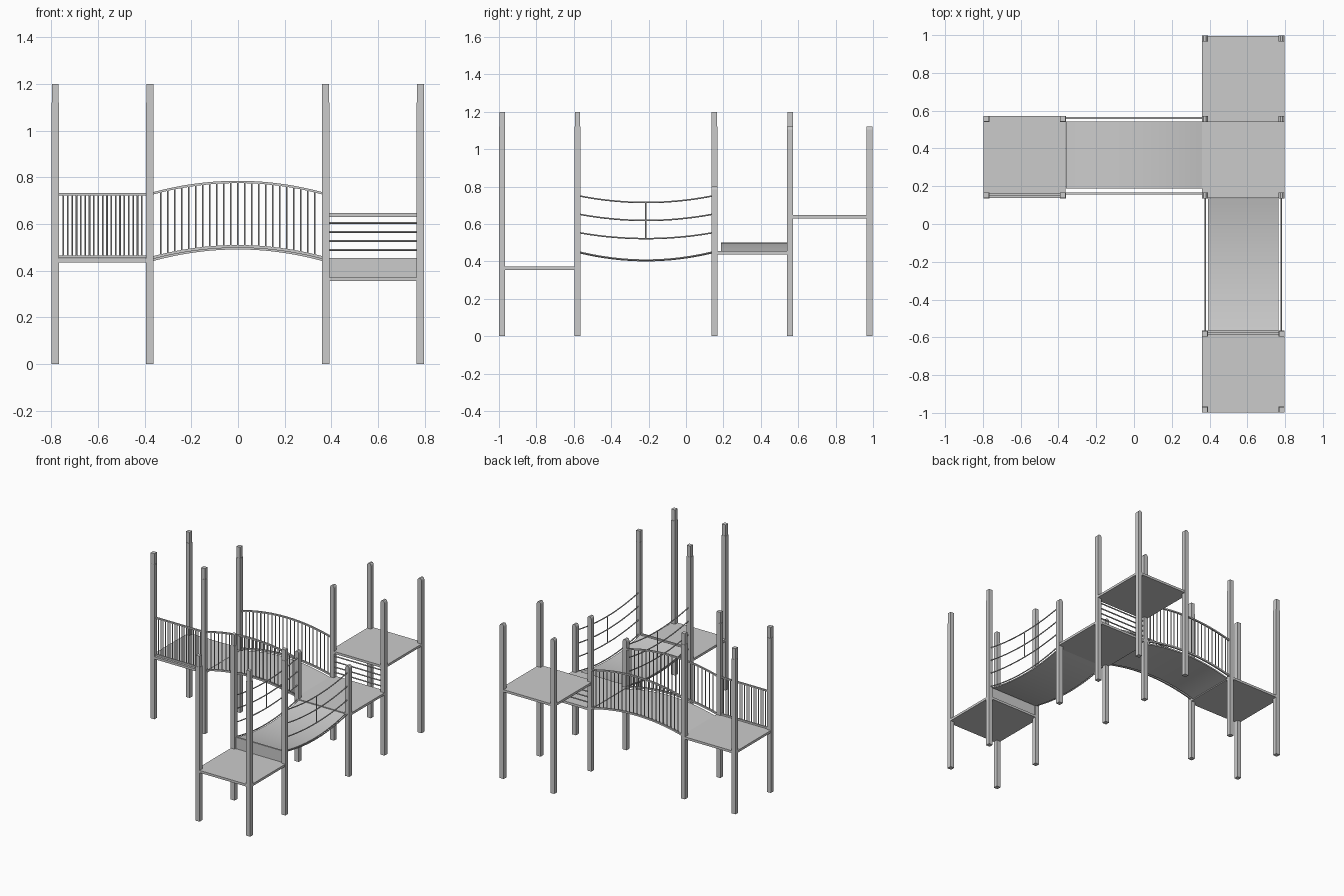
import bpy, bmesh
from mathutils import Vector

if "Cube" in bpy.data.objects:
    bpy.data.objects.remove(bpy.data.objects["Cube"])

PW = 0.016                                   # half width of a post
XL, XM, XC, XR = -0.782, -0.377, 0.375, 0.781
Y = [-0.983, -0.58, 0.152, 0.557, 0.981]


def finish(name, bm, smooth=False):
    bmesh.ops.recalc_face_normals(bm, faces=bm.faces)
    me = bpy.data.meshes.new(name)
    bm.to_mesh(me)
    bm.free()
    ob = bpy.data.objects.new(name, me)
    bpy.context.collection.objects.link(ob)
    if smooth:
        bpy.context.view_layer.objects.active = ob
        ob.select_set(True)
        bpy.ops.object.shade_smooth_by_angle()
        ob.select_set(False)
    return ob


def add_box(bm, lo, hi):
    vs = bmesh.ops.create_cube(bm, size=1)["verts"]
    lo, hi = Vector(lo), Vector(hi)
    for v in vs:
        v.co = (lo + hi) / 2 + v.co * (hi - lo)


def prism(bm, outline, axis):
    """Extrude a closed outline of 3D points along a vector."""
    f = bm.faces.new([bm.verts.new(p) for p in outline])
    r = bmesh.ops.extrude_face_region(bm, geom=[f])
    for v in r["geom"]:
        if isinstance(v, bmesh.types.BMVert):
            v.co += Vector(axis)


def tubes(name, paths, r, res=2):
    """Round bars along a list of paths, converted to one mesh."""
    cu = bpy.data.curves.new(name, 'CURVE')
    cu.dimensions = '3D'
    cu.bevel_depth, cu.bevel_resolution, cu.use_fill_caps = r, res, True
    for path in paths:
        sp = cu.splines.new('POLY')
        sp.points.add(len(path) - 1)
        for p, co in zip(sp.points, path):
            p.co = (*co, 1)
    ob = bpy.data.objects.new(name, cu)
    bpy.context.collection.objects.link(ob)
    bpy.context.view_layer.objects.active = ob
    ob.select_set(True)
    bpy.ops.object.convert(target='MESH')
    bpy.ops.object.shade_smooth_by_angle()
    bpy.context.object.select_set(False)


def sweep(a, b, end, mid, n=24):
    """Parabola samples (position, height) between a and b."""
    ts = [i / n for i in range(n + 1)]
    return [(a + (b - a) * t, mid + (end - mid) * (2 * t - 1) ** 2) for t in ts]


# posts: tall ones carry a slim extension, short ones have an arched top
def tall_post(name, x, y):
    bm = bmesh.new()
    add_box(bm, (x - PW, y - PW, 0), (x + PW, y + PW, 1.12))
    add_box(bm, (x - PW + .0015, y - PW + .0015, 1.11), (x + PW - .0015, y + PW - .0015, 1.2))
    finish(name, bm)


def arched_post(name, x, y, h):
    bm = bmesh.new()
    half = [(1, 0), (1, h - .015), (.8, h - .006), (.4, h)]
    prof = half + [(-s, z) for s, z in reversed(half)]
    prism(bm, [(x + s * PW, y - PW, z) for s, z in prof], (0, 2 * PW, 0))
    finish(name, bm)


for x in (XL, XM):
    for y in (Y[2], Y[3]):
        tall_post("left_tower_post", x, y)
for x in (XC, XR):
    for y in Y[:2]:
        tall_post("front_tower_post", x, y)
    arched_post("middle_short_post", x, Y[2], 0.8)
    arched_post("back_tower_post", x, Y[3], 1.12)
    arched_post("back_tower_post", x, Y[4], 1.12)

# platforms
E = PW - 0.001
for name, x0, x1, y0, y1, z in (
        ("left_platform", XL, XM, Y[2], Y[3], 0.453),
        ("middle_platform", XC, XR, Y[2], Y[3], 0.455),
        ("front_platform", XC, XR, Y[0], Y[1], 0.372),
        ("back_platform", XC, XR, Y[3], Y[4], 0.647)):
    bm = bmesh.new()
    add_box(bm, (x0 - E, y0 - E, z - .017), (x1 + E, y1 + E, z))
    finish(name, bm)

# riser from the front platform up to the hanging bridge
bm = bmesh.new()
add_box(bm, (XC + PW, Y[1] - .004, 0.36), (XR - PW, Y[1] + .008, 0.455))
finish("front_riser", bm)

# ladder bars between middle and back platforms
tubes("ladder_bars", [[(XC, Y[3], z), (XR, Y[3], z)] for z in (.489, .527, .566, .605)], .0045)

# arched bridge deck
bx0, bx1 = XM + PW, XC - PW
arc = sweep(bx0, bx1, .452, .501)
bm = bmesh.new()
prism(bm, [(x, .187, z) for x, z in arc] + [(x, .187, z - .01) for x, z in reversed(arc)], (0, .355, 0))
finish("arched_bridge_deck", bm, True)


# flat-sided rail following a height curve along x
def rail(bm, pts, y, w, t):
    prism(bm, [(x, y - w / 2, z + t / 2) for x, z in pts] +
          [(x, y - w / 2, z - t / 2) for x, z in reversed(pts)], (0, w, 0))


# arched bridge railings
for name, y in (("bridge_front_railing", .162), ("bridge_back_railing", .562)):
    low, top = sweep(bx0, bx1, .457, .504), sweep(bx0, bx1, .732, .78)
    bm = bmesh.new()
    rail(bm, low, y, .011, .012)
    rail(bm, top, y, .011, .01)
    finish(name, bm, True)
    n = 24
    bars = list(zip(sweep(bx0, bx1, .457, .504, n), sweep(bx0, bx1, .732, .78, n)))[1:-1]
    tubes(name + "_bars", [[(a[0], y, a[1]), (b[0], y, b[1])] for a, b in bars], .0035)

# straight railing on the front of the left platform
lx0, lx1, ly = XL + PW, XM - PW, .157
bm = bmesh.new()
rail(bm, [(lx0, .46), (lx1, .46)], ly, .011, .012)
rail(bm, [(lx0, .728), (lx1, .728)], ly, .011, .01)
finish("left_railing", bm)
xs = [lx0 + (lx1 - lx0) * i / 20 for i in range(1, 20)]
tubes("left_railing_bars", [[(x, ly, .46), (x, ly, .728)] for x in xs], .0035)

# hanging bridge deck
hy0, hy1 = Y[1] + PW, Y[2] - PW
sag = sweep(hy0, hy1, .449, .408)
bm = bmesh.new()
prism(bm, [(.391, y, z) for y, z in sag] + [(.391, y, z - .008) for y, z in reversed(sag)], (.373, 0, 0))
finish("hanging_bridge_deck", bm, True)

# hanging bridge ropes, with one upright in the middle of each side
ymid = (hy0 + hy1) / 2
for name, x in (("left_ropes", .378), ("right_ropes", .779)):
    paths = [[(x, y, z) for y, z in sweep(hy0 - .005, hy1 + .005, e, m)]
             for e, m in ((.75, .715), (.652, .619), (.553, .522), (.45, .407))]
    paths.append([(x, ymid, .522), (x, ymid, .715)])
    tubes(name, paths, .004)
